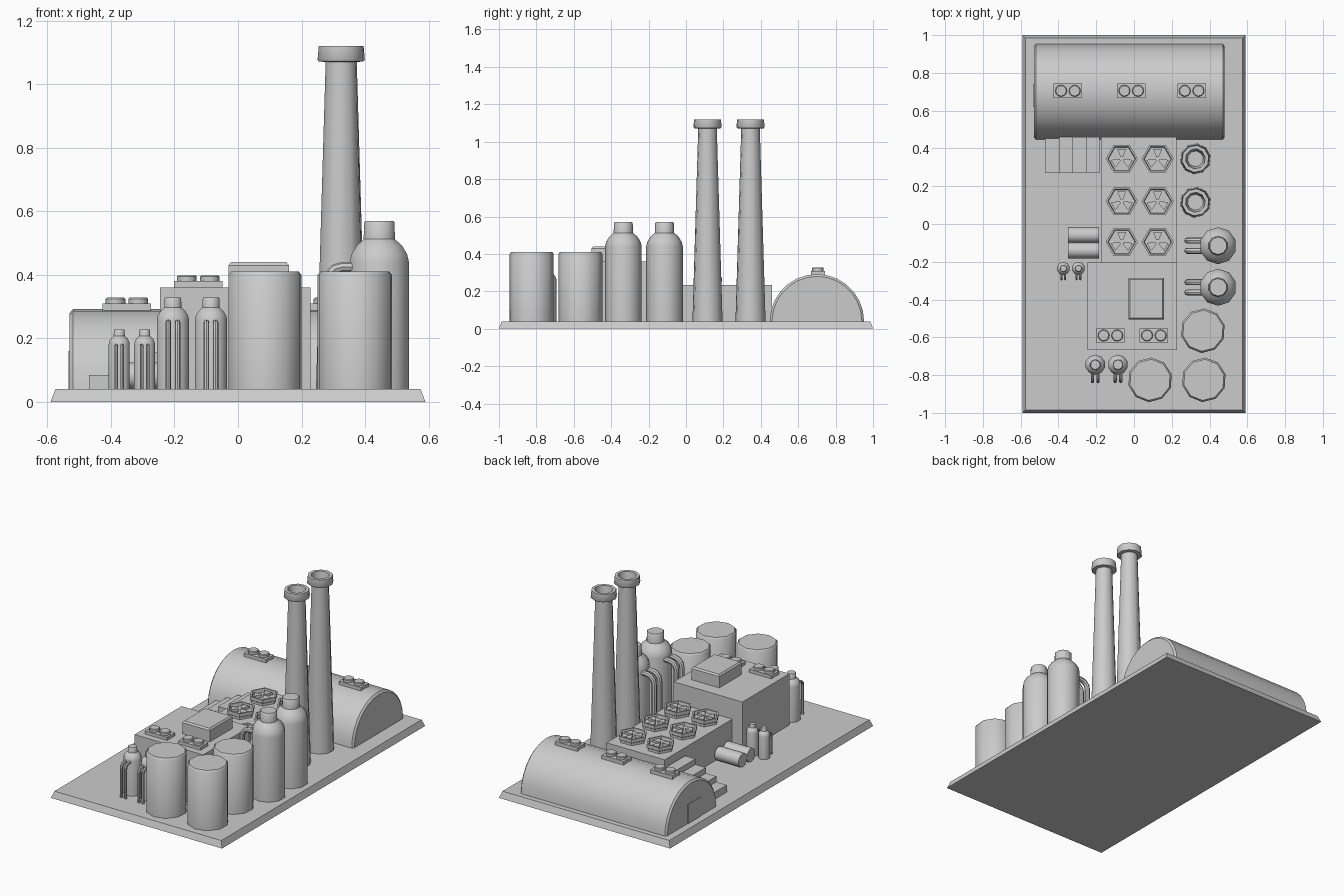
import bpy, bmesh, math
from mathutils import Vector

if "Cube" in bpy.data.objects:
    bpy.data.objects.remove(bpy.data.objects["Cube"])

GROUND = 0.04


def finish(name, bm, smooth=None):
    bmesh.ops.remove_doubles(bm, verts=bm.verts, dist=1e-5)
    bmesh.ops.recalc_face_normals(bm, faces=bm.faces)
    me = bpy.data.meshes.new(name)
    bm.to_mesh(me)
    bm.free()
    ob = bpy.data.objects.new(name, me)
    bpy.context.collection.objects.link(ob)
    if smooth:
        bpy.ops.object.select_all(action='DESELECT')
        ob.select_set(True)
        bpy.context.view_layer.objects.active = ob
        bpy.ops.object.shade_smooth_by_angle(angle=math.radians(smooth))
    return ob


def bridge(name, rings, smooth=None):
    """Skin a list of closed point rings and cap both ends."""
    bm = bmesh.new()
    vs = [[bm.verts.new(p) for p in r] for r in rings]
    n = len(vs[0])
    for a, b in zip(vs, vs[1:]):
        for i in range(n):
            j = (i + 1) % n
            bm.faces.new((a[i], a[j], b[j], b[i]))
    bm.faces.new(vs[0][::-1])
    bm.faces.new(vs[-1])
    return finish(name, bm, smooth)


def box(name, x0, x1, y0, y1, z0, z1, inset=0.0, edge=0.0):
    """Box; optional tapered or chamfered top of given edge height."""
    def ring(d, z):
        return [(x0 + d, y0 + d, z), (x1 - d, y0 + d, z), (x1 - d, y1 - d, z), (x0 + d, y1 - d, z)]
    rings = [ring(0, z0), ring(0, z1 - edge)] if edge else [ring(0, z0)]
    return bridge(name, rings + [ring(inset, z1)])


def lathe(name, x, y, profile, n=10, turn=0.0, smooth=None):
    rings = []
    for r, z in profile:
        rings.append([(x + r * math.cos(turn + math.tau * i / n),
                       y + r * math.sin(turn + math.tau * i / n), z) for i in range(n)])
    return bridge(name, rings, smooth)


def pipe(name, pts, r, n=8):
    """Round pipe following points in one vertical plane."""
    pts = [Vector(p) for p in pts]
    flat = pts[1] - pts[0]
    side = Vector((-flat.y, flat.x, 0)).normalized()
    rings = []
    for i, p in enumerate(pts):
        t = (pts[min(i + 1, len(pts) - 1)] - pts[max(i - 1, 0)]).normalized()
        up = t.cross(side)
        rings.append([p + r * (math.cos(math.tau * k / n) * side + math.sin(math.tau * k / n) * up)
                      for k in range(n)])
    return bridge(name, rings, 40)


def roof_vent(x, y, z):
    box("roof_vent_base", x - .076, x + .076, y - .038, y + .038, z - .02, z + .02)
    for dx in (-.036, .036):
        lathe("roof_vent_cap", x + dx, y, [(.031, z), (.031, z + .034), (.027, z + .038)], 12, smooth=40)


def bottle_tank(x, y, s, d):
    """Shouldered tank with two bent pipes leaving in direction d."""
    prof = [(.098, 0), (.098, .40), (.092, .425), (.075, .452), (.052, .472), (.05, .525), (.046, .53)]
    lathe("pressure_tank", x, y, [(r * s, GROUND + z * s) for r, z in prof], 10, math.pi / 10, 38)
    route = [(.07, .385), (.115, .385), (.14, .378), (.158, .358), (.163, .33), (.163, 0)]
    for off in (-.027, .027):
        pts = [(x + (d[0] * a - d[1] * off) * s, y + (d[1] * a + d[0] * off) * s, GROUND + z * s)
               for a, z in route]
        pipe("tank_pipe", pts, .016 * s)


# Base slab with sloped edge
box("base_slab", -.59, .59, -1, 1, 0, GROUND, inset=.015)

# Arched hangar with chamfered ends and door
def arch(x, r):
    return [(x, .70 + r * math.cos(math.pi * i / 14), GROUND + r * math.sin(math.pi * i / 14))
            for i in range(15)]
bridge("arched_hall", [arch(-.53, .24), arch(-.52, .252), arch(.47, .252), arch(.48, .24)], 35)
box("hall_door", -.534, -.52, .62, .74, GROUND, .16)
for vx in (-.35, -.015, .305):
    roof_vent(vx, .705, .29)

# Stepped blocks beside the hall
for i in range(4):
    box("step_block", -.47 + .072 * i, -.398 + .072 * i, .27, .46, GROUND, .085 + .035 * i)

# Cooling block with six hexagonal fans
box("cooling_block", -.175, .225, -.21, .46, GROUND, .235)
for fx in (-.065, .125):
    for fy in (.345, .12, -.095):
        lathe("fan_housing", fx, fy, [(.078, .225), (.078, .25), (.085, .255), (.085, .275),
                                      (.074, .275), (.07, .255), (.001, .255)], 6)
        for k in range(3):
            a = math.pi / 2 + k * math.tau / 3
            def wedge(z):
                return [(fx + r * math.cos(a + t), fy + r * math.sin(a + t), z)
                        for r, t in ((.012, -.6), (.058, -.42), (.058, .42), (.012, .6))]
            bridge("fan_blade", [wedge(.25), wedge(.27)])

# Main building and roof units
box("main_building", -.245, .228, -.668, -.205, GROUND, .36)
box("roof_unit", -.03, .16, -.505, -.285, .35, .44, inset=.008, edge=.01)
for vx in (-.125, .105):
    roof_vent(vx, -.59, .36)

# Large storage tanks
for tx, ty in ((.365, -.565), (.085, -.825), (.37, -.825)):
    lathe("storage_tank", tx, ty, [(.118, GROUND), (.118, .40), (.109, .411)], 10, .25, 40)

# Pressure tanks in three sizes
for ty in (-.115, -.335):
    bottle_tank(.445, ty, 1, (-1, 0))
for tx in (-.205, -.085):
    bottle_tank(tx, -.745, .545, (0, -1))
for tx in (-.374, -.294):
    bottle_tank(tx, -.235, .355, (0, -1))

# Horizontal drums
for cy in (-.058, -.14):
    def disc(x, r):
        return [(x, cy + r * math.cos(math.tau * i / 12), .082 + r * math.sin(math.tau * i / 12))
                for i in range(12)]
    bridge("horizontal_drum", [disc(-.35, .042), disc(-.185, .042)], 40)

# Hollow chimneys
for cy in (.115, .345):
    lathe("chimney", .325, cy, [(.081, GROUND), (.05, 1.07), (.072, 1.072), (.076, 1.078), (.072, 1.12),
                                (.053, 1.12), (.042, 1.05)], 10, .2, 38)
